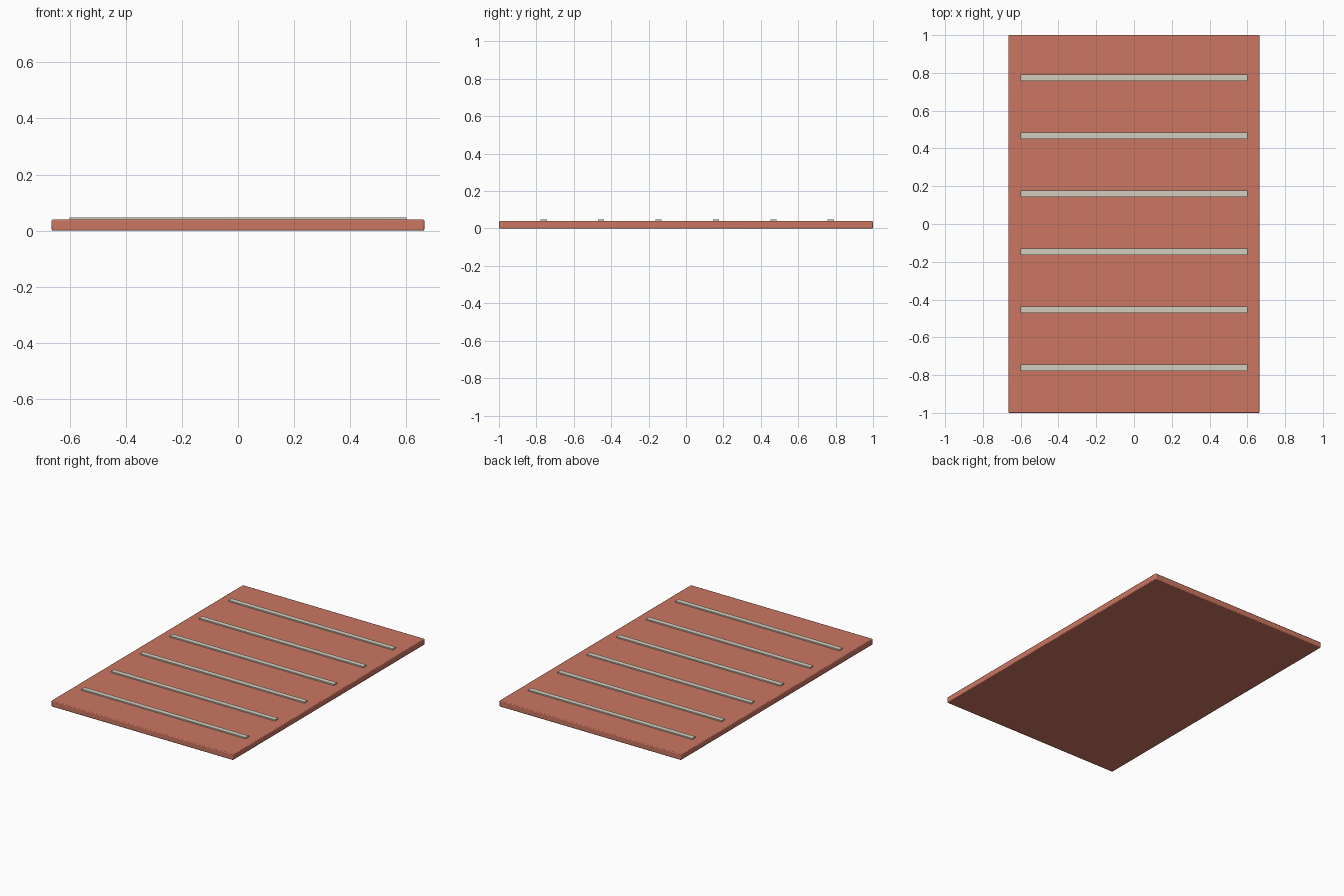
import bpy

if "Cube" in bpy.data.objects:
    bpy.data.objects.remove(bpy.data.objects["Cube"])


def material(name, color):
    m = bpy.data.materials.new(name)
    m.diffuse_color = color
    m.use_nodes = True
    m.node_tree.nodes["Principled BSDF"].inputs["Base Color"].default_value = m.diffuse_color
    return m


def box(name, size, center, bevel, mat):
    bpy.ops.mesh.primitive_cube_add(size=1, location=center)
    ob = bpy.context.object
    ob.name = name
    ob.scale = size
    bpy.ops.object.transform_apply(location=False, rotation=False, scale=True)
    if bevel:
        mod = ob.modifiers.new("soft_edges", 'BEVEL')
        mod.width = bevel
        mod.segments = 2
        bpy.ops.object.shade_smooth_by_angle()
    ob.data.materials.append(mat)
    return ob


red = material("terracotta", (0.6, 0.18, 0.12, 1))
pale = material("pale_grip", (0.65, 0.61, 0.52, 1))

# Flat panel with slightly eased edges
box("panel", (1.328, 2.0, 0.04), (0, 0, 0.02), 0.005, red)

# Six raised cross strips, evenly spaced along the panel
for i in range(6):
    box(f"cross_strip_{i + 1}", (1.2, 0.033, 0.012),
        (0, -0.761 + 0.307 * i, 0.042), 0, pale)
